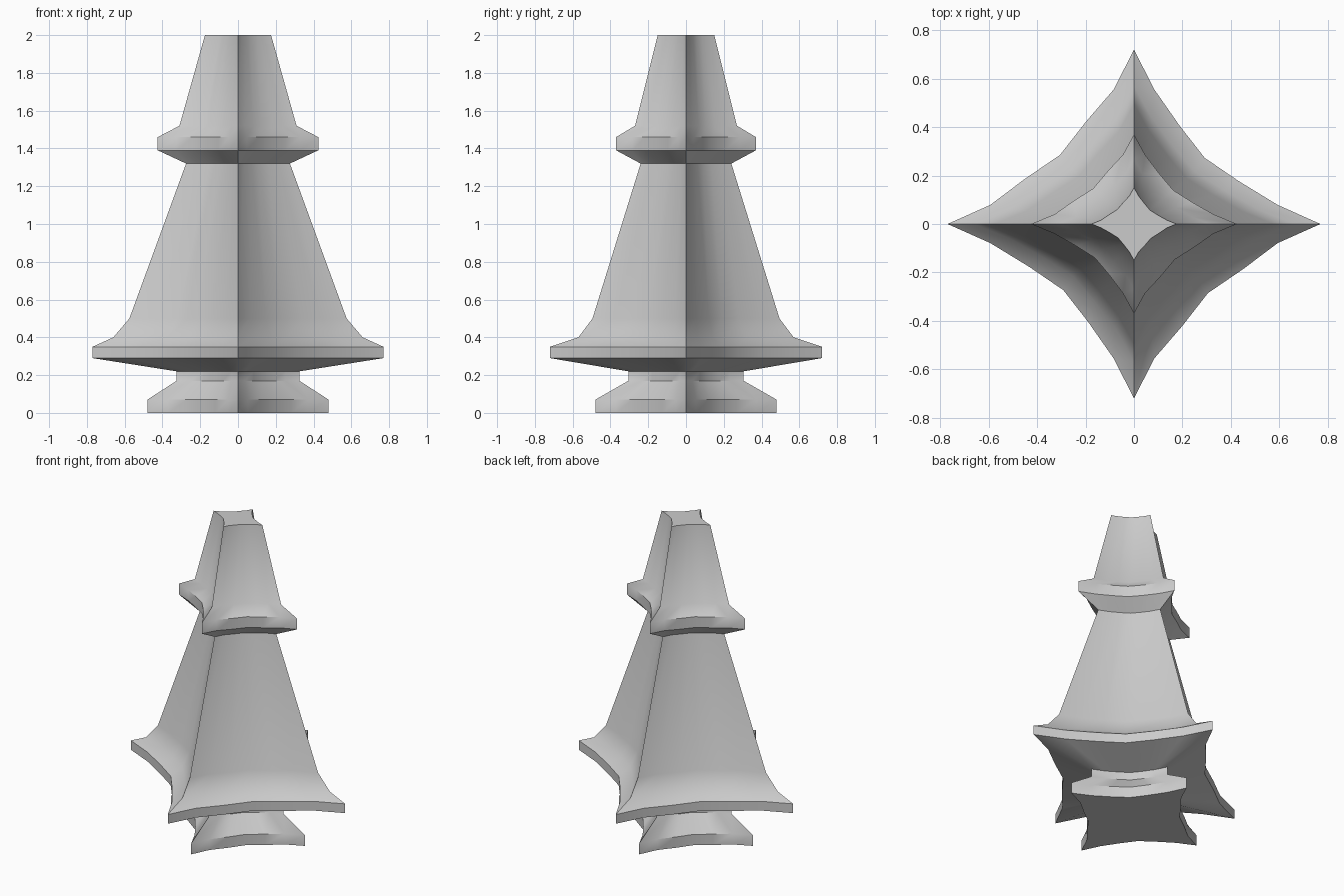
import bpy, bmesh, math

if "Cube" in bpy.data.objects:
    bpy.data.objects.remove(bpy.data.objects["Cube"])

# Height profile: z, half width in x, half depth in y
PROFILE = [
    (0.00, 0.48, 0.48), (0.07, 0.48, 0.48),       # foot
    (0.17, 0.325, 0.305), (0.22, 0.325, 0.305),   # neck
    (0.29, 0.77, 0.72), (0.35, 0.77, 0.72),       # wide skirt rim
    (0.40, 0.66, 0.57), (0.50, 0.575, 0.495),     # flare
    (1.32, 0.275, 0.24),                          # tapering body
    (1.39, 0.425, 0.37), (1.46, 0.425, 0.37),     # collar
    (1.52, 0.31, 0.27), (2.00, 0.175, 0.15),      # top
]

# Concave arc of one quadrant, from one spike tip to just before the next
ARC = [(1, 0), (0.77, 0.11), (0.57, 0.25), (0.385, 0.385), (0.25, 0.57), (0.11, 0.77)]


def star_section():
    """Four-pointed concave star of unit radius; alternate quadrants are a bit fuller."""
    pts = []
    for q in range(4):
        k = 0.985 if q % 2 == 0 else 1.03
        c, s = round(math.cos(q * math.pi / 2)), round(math.sin(q * math.pi / 2))
        for i, (x, y) in enumerate(ARC):
            f = k if i in (2, 3, 4) else 1
            pts.append(((x * c - y * s) * f, (x * s + y * c) * f))
    return pts


def loft(name, section, profile):
    bm = bmesh.new()
    rings = [[bm.verts.new((x * rx, y * ry, z)) for x, y in section] for z, rx, ry in profile]
    n = len(section)
    for a, b in zip(rings, rings[1:]):
        for i in range(n):
            j = (i + 1) % n
            bm.faces.new((a[i], a[j], b[j], b[i]))
    # Flat caps
    bm.faces.new(rings[0][::-1])
    bm.faces.new(rings[-1])
    bmesh.ops.recalc_face_normals(bm, faces=bm.faces)
    mesh = bpy.data.meshes.new(name)
    bm.to_mesh(mesh)
    bm.free()
    obj = bpy.data.objects.new(name, mesh)
    bpy.context.collection.objects.link(obj)
    bpy.context.view_layer.objects.active = obj
    obj.select_set(True)
    bpy.ops.object.shade_smooth_by_angle(angle=math.radians(39))
    return obj


# Star-shaped spire
loft("star_spire", star_section(), PROFILE)
